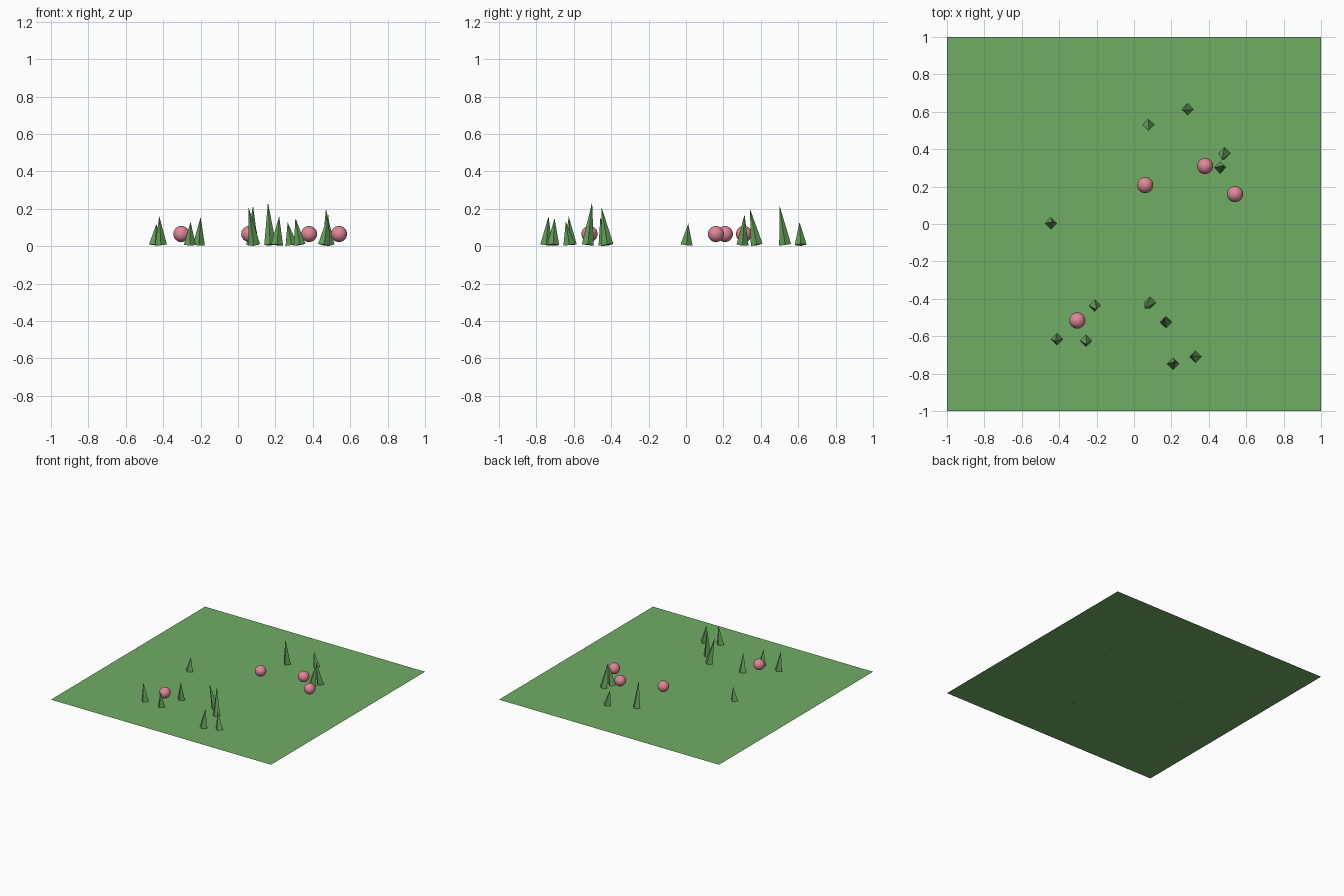
import bpy
from mathutils import Vector

if "Cube" in bpy.data.objects:
    bpy.data.objects.remove(bpy.data.objects["Cube"])

GROUND_Z = 0.006


def material(name, color):
    m = bpy.data.materials.new(name)
    m.diffuse_color = (*color, 1)
    m.use_nodes = True
    m.node_tree.nodes["Principled BSDF"].inputs["Base Color"].default_value = m.diffuse_color
    return m


grass = material("grass_green", (0.16, 0.42, 0.13))
blade = material("blade_green", (0.14, 0.38, 0.11))
pink = material("pink", (0.75, 0.24, 0.31))


def finish(name, mat):
    ob = bpy.context.object
    ob.name = name
    ob.data.materials.append(mat)
    return ob


# flat square lawn
bpy.ops.mesh.primitive_plane_add(size=2, location=(0, 0, GROUND_Z))
finish("lawn", grass)

# leaning four-sided grass blades: base x, y, then tip x, y, z
blades = [
    (.077, .53, .08, .50, .217),
    (.286, .613, .265, .607, .128),
    (.484, .378, .47, .342, .20),
    (.46, .302, .484, .313, .17),
    (-.444, .003, -.436, .012, .12),
    (-.209, -.436, -.20, -.458, .155),
    (.086, -.42, .056, -.452, .21),
    (.172, -.525, .16, -.502, .235),
    (-.412, -.616, -.421, -.627, .16),
    (-.257, -.624, -.254, -.643, .13),
    (.209, -.747, .22, -.735, .16),
    (.329, -.71, .307, -.703, .15),
]
for i, (bx, by, tx, ty, tz) in enumerate(blades):
    base = Vector((bx, by, GROUND_Z + 0.001))
    axis = Vector((tx, ty, tz)) - base
    bpy.ops.mesh.primitive_cone_add(vertices=4, radius1=0.032, radius2=0,
                                    depth=axis.length, location=base + axis / 2)
    ob = finish(f"grass_blade_{i + 1}", blade)
    ob.rotation_mode = 'QUATERNION'
    ob.rotation_quaternion = Vector((0, 0, 1)).rotation_difference(axis)

# round pink flower heads hovering over the lawn
for i, (x, y) in enumerate([(.06, .208), (.38, .31), (.54, .16), (-.303, -.516)]):
    bpy.ops.mesh.primitive_uv_sphere_add(segments=24, ring_count=12, radius=0.043,
                                         location=(x, y, .065))
    finish(f"flower_head_{i + 1}", pink)
    bpy.ops.object.shade_smooth()
